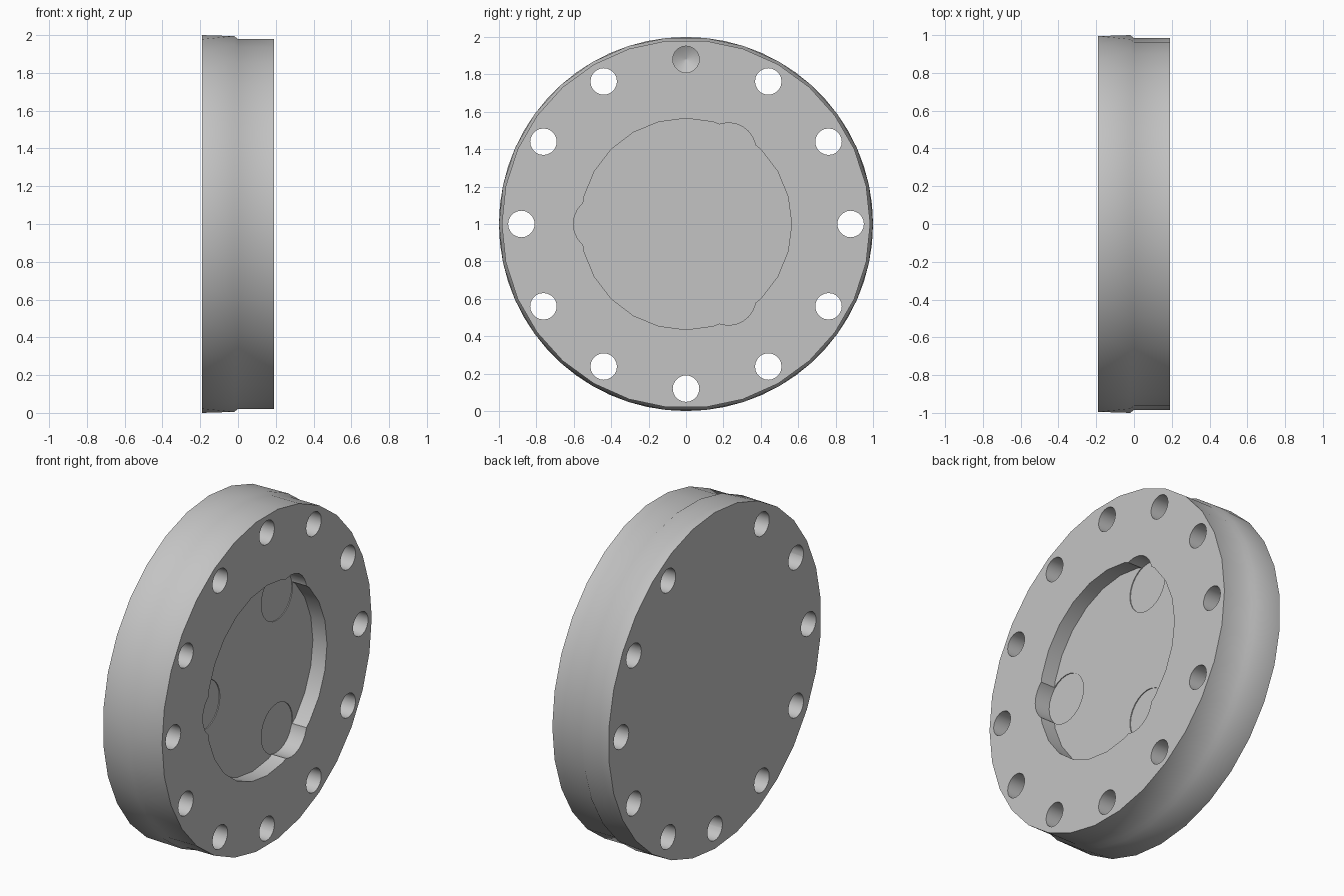
import bpy, bmesh, math

cube = bpy.data.objects.get("Cube")
if cube:
    bpy.data.objects.remove(cube, do_unlink=True)

steel = bpy.data.materials.new("plain grey")
steel.use_nodes = True
grey = (0.55, 0.55, 0.55, 1.0)
steel.diffuse_color = grey
steel.node_tree.nodes["Principled BSDF"].inputs["Base Color"].default_value = grey


def turned(name, profile, sides, y=0.0, z=1.0):
    """Solid turned about the x direction; profile rows are (x, radius, twist in steps)."""
    bm = bmesh.new()
    step = 2 * math.pi / sides
    rings = []
    for x, r, twist in profile:
        rings.append([bm.verts.new((x, y + r * math.cos((k + twist) * step),
                                    z + r * math.sin((k + twist) * step)))
                      for k in range(sides)])
    for a, b in zip(rings, rings[1:]):
        for k in range(sides):
            n = (k + 1) % sides
            if a is rings[0] and profile[0][2]:
                bm.faces.new((a[k], a[n], b[n]))
                bm.faces.new((a[k], b[n], b[k]))
            else:
                bm.faces.new((a[k], a[n], b[n], b[k]))
    bm.faces.new(rings[0])
    bm.faces.new(rings[-1])
    bmesh.ops.recalc_face_normals(bm, faces=bm.faces)
    mesh = bpy.data.meshes.new(name)
    bm.to_mesh(mesh)
    bm.free()
    mesh.materials.append(steel)
    obj = bpy.data.objects.new(name, mesh)
    bpy.context.collection.objects.link(obj)
    return obj


def cut(body, cutter):
    """Subtract the cutter from the body, then discard it."""
    cutter.hide_render = True
    mod = body.modifiers.new("cut", 'BOOLEAN')
    mod.operation = 'DIFFERENCE'
    mod.solver = 'EXACT'
    mod.object = cutter
    bpy.context.view_layer.objects.active = body
    bpy.ops.object.modifier_apply(modifier=mod.name)
    bpy.data.objects.remove(cutter, do_unlink=True)


# Flange disc: wide half, small chamfer, narrower half
HALF = 0.19
flange = turned("flange_disc", [(-HALF, 1.0, 0.5), (-0.02, 1.0, 0),
                                (0, 0.985, 0), (HALF, 0.985, 0)], 30)

# Round recess with three overlapping pockets
cut(flange, turned("recess_cutter", [(0.097, 0.565, 0), (0.3, 0.565, 0)], 24))
for degrees in (60, 180, 300):
    a = math.radians(degrees)
    cut(flange, turned("pocket_cutter", [(0.092, 0.147, 0), (0.3, 0.147, 0)], 24,
                       0.455 * math.cos(a), 1 + 0.455 * math.sin(a)))

# Ring of bolt holes; the top one is blind with a conical bottom
for i in range(12):
    a = i * math.pi / 6
    if i == 3:
        shape = [(-0.12, 0.002, 0), (-0.08, 0.071, 0), (0.3, 0.071, 0)]
    else:
        shape = [(-0.3, 0.071, 0), (0.3, 0.071, 0)]
    cut(flange, turned("hole_cutter", shape, 20,
                       0.88 * math.cos(a), 1 + 0.88 * math.sin(a)))

# Smooth the round walls and keep the rims sharp
bpy.ops.object.select_all(action='DESELECT')
flange.select_set(True)
bpy.context.view_layer.objects.active = flange
bpy.ops.object.shade_smooth_by_angle(angle=math.radians(40))
